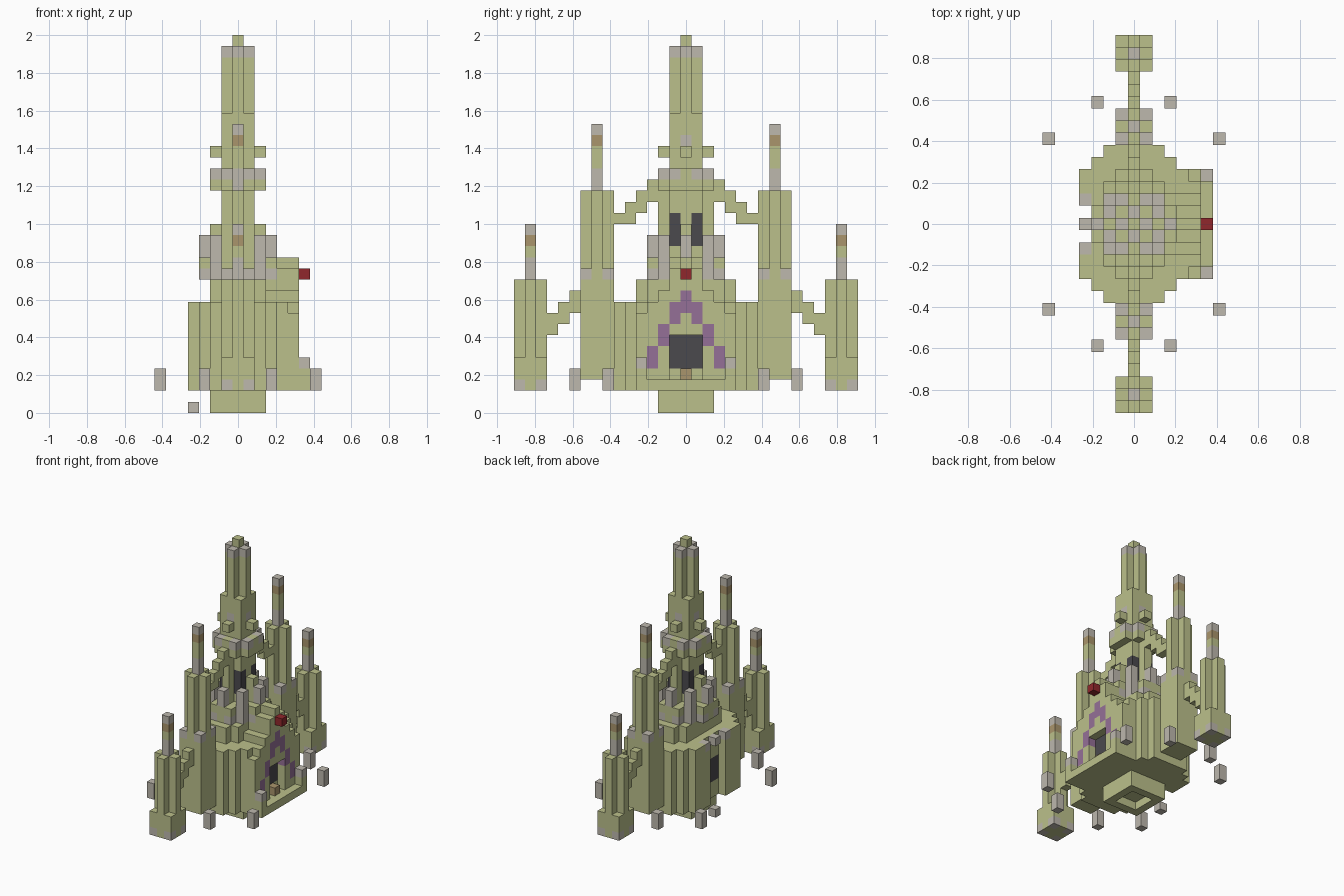
import bpy
import bmesh
from mathutils import Vector

U = 2 / 34  # edge length of one block

if "Cube" in bpy.data.objects:
    bpy.data.objects.remove(bpy.data.objects["Cube"])

COLOURS = {
    "olive stone": (0.50, 0.53, 0.26),
    "pale grey": (0.51, 0.48, 0.42),
    "tan": (0.40, 0.30, 0.15),
    "purple": (0.30, 0.16, 0.31),
    "dark opening": (0.07, 0.067, 0.076),
    "red": (0.28, 0.02, 0.025),
}
OLIVE, GREY, TAN, PURPLE, DARK, RED = range(6)
MATERIALS = []
for label, rgb in COLOURS.items():
    mat = bpy.data.materials.new(label)
    mat.use_nodes = True
    mat.diffuse_color = (*rgb, 1)
    shader = mat.node_tree.nodes["Principled BSDF"]
    shader.inputs["Base Color"].default_value = (*rgb, 1)
    shader.inputs["Roughness"].default_value = 1
    MATERIALS.append(mat)

cells = {}  # block position -> (part, colour)


def span(v):
    return range(v, v + 1) if isinstance(v, int) else range(v[0], v[1] + 1)


def fill(part, colour, x, y, z):
    """Fill a box of blocks; each range is inclusive."""
    for i in span(x):
        for j in span(y):
            for k in span(z):
                cells[i, j, k] = (part, colour)


def carve(x, y, z):
    for i in span(x):
        for j in span(y):
            for k in span(z):
                cells.pop((i, j, k), None)


def disc(part, colour, rx, ry, cut, z):
    """Box of blocks with its corners stepped away."""
    for i in range(-rx, rx + 1):
        for j in range(-ry, ry + 1):
            if abs(i) + abs(j) <= cut:
                fill(part, colour, i, j, z)


def cross(part, colour, cy, z):
    fill(part, colour, (-1, 1), cy, z)
    fill(part, colour, 0, (cy - 1, cy + 1), z)


# Hollow foot
fill("foot", OLIVE, (-2, 2), (-2, 2), (0, 1))
carve((-1, 1), (-1, 1), 0)
fill("foot_lamp", GREY, -4, 0, 0)

# Main hall with stepped upper tiers
disc("main_hall", OLIVE, 4, 6, 8, (2, 9))
disc("upper_tier", OLIVE, 2, 4, 5, (10, 11))
disc("balcony", OLIVE, 3, 3, 4, (12, 13))

# Back wall with recessed door and battlements
carve(-4, (-1, 1), (2, 9))
fill("back_door", DARK, -3, (-1, 1), (4, 6))
for j in (-2, 0, 2):
    fill("back_battlements", GREY, -4, j, 9)

# Gabled porch
for j, top in enumerate((13, 12, 10, 9, 8)):
    for s in (-1, 1):
        fill("porch", OLIVE, (3, 5), s * j, (2, top))
fill("porch_step", OLIVE, 6, (-3, 3), 2)
carve(5, (-1, 1), (3, 6))
fill("front_door", DARK, 4, (-1, 1), (4, 6))
fill("door_step", TAN, 5, 0, 3)
fill("porch_arch", PURPLE, 5, 0, (9, 10))
for s in (-1, 1):
    fill("porch_arch", PURPLE, 5, s, (8, 9))
    fill("porch_arch", PURPLE, 5, 2 * s, (6, 7))
    fill("porch_arch", PURPLE, 5, 3 * s, (4, 5))
    fill("porch_lamps", OLIVE, 6, 4 * s, (2, 3))
    fill("porch_lamps", GREY, 6, 4 * s, 4)
fill("porch_gem", RED, 6, 0, 12)

# Balcony posts
for s in (-1, 1):
    for t in (-1, 1):
        fill("balcony_posts", GREY, 2 * s, 2 * t, (12, 15))
        fill("balcony_posts", GREY, 3 * s, t, 12)
        fill("balcony_posts", GREY, t, 3 * s, 12)
    fill("balcony_posts", GREY, 3 * s, 0, (14, 15))
    fill("balcony_posts", GREY, 0, 3 * s, (14, 15))
    fill("balcony_posts", OLIVE, 2 * s, 0, (14, 16))

# Central keep with dark windows
fill("keep", OLIVE, (-1, 1), (-1, 1), (12, 26))
fill("keep", OLIVE, 0, (-2, 2), (14, 19))
for s in (-1, 1):
    for x in (-1, 1):
        fill("keep_windows", DARK, x, s, (15, 17))
disc("keep_collar", OLIVE, 2, 2, 3, (20, 21))
for s in (-1, 1):
    for t in (-1, 1):
        fill("keep_collar", GREY, 2 * s, t, 21)
        fill("keep_collar", GREY, t, 2 * s, 21)
    fill("keep_studs", OLIVE, 2 * s, 0, 23)
    fill("keep_studs", OLIVE, 0, 2 * s, 23)
    fill("keep", GREY, s, 0, 24)
    fill("keep", GREY, 0, s, 24)

# Main spire
cross("main_spire", OLIVE, 0, (27, 31))
cross("main_spire", GREY, 0, 32)
fill("main_spire", OLIVE, 0, 0, (32, 33))

for s, side in ((-1, "front"), (1, "back")):
    # Inner tower
    name, y = side + "_inner_tower", 8 * s
    fill(name, OLIVE, (-1, 1), (y - 1, y + 1), (3, 12))
    cross(name, OLIVE, y, (13, 19))
    for x in (-1, 1):
        for t in (-1, 1):
            fill(name, GREY, x, y + t, 12)
    fill(name, GREY, 0, y, (20, 21))
    fill(name, OLIVE, 0, y, (22, 23))
    fill(name, TAN, 0, y, 24)
    fill(name, GREY, 0, y, 25)

    # Outer tower
    name, y = side + "_outer_tower", 14 * s
    fill(name, OLIVE, (-1, 1), (y - 1, y + 1), (2, 4))
    cross(name, OLIVE, y, (5, 11))
    for x in (-1, 1):
        for t in (-1, 1):
            fill(name, GREY, x, y + t, 2)
    fill(name, GREY, 0, y, (12, 13))
    fill(name, OLIVE, 0, y, 14)
    fill(name, TAN, 0, y, 15)
    fill(name, GREY, 0, y, 16)

    # Stepped flying bridges
    for n in range(3):
        fill(side + "_lower_bridge", OLIVE, 0, s * (12 - n), (7 + n, 8 + n))
    for n in range(4):
        fill(side + "_upper_bridge", OLIVE, 0, s * (6 - n), (max(16 + n, 17), 17 + n))

    # Floating lamps
    for x in (-1, 1):
        fill(side + "_lamps", GREY, 7 * x, 7 * s, (2, 3))
        fill(side + "_lamps", GREY, 3 * x, 10 * s, (2, 3))


# Turn each part into a mesh made of its exposed block faces
def build(part):
    bm = bmesh.new()
    for pos, (owner, colour) in cells.items():
        if owner != part:
            continue
        centre = Vector(pos) + Vector((0, 0, 0.5))
        for axis in range(3):
            for sign in (-1, 1):
                n = Vector((0, 0, 0))
                n[axis] = sign
                if tuple(int(a + b) for a, b in zip(pos, n)) in cells:
                    continue
                a = Vector((0, 0, 0))
                a[(axis + 1) % 3] = 0.5
                b = n.cross(a)
                corners = (a + b, b - a, -a - b, a - b)
                face = bm.faces.new([bm.verts.new((centre + n / 2 + c) * U) for c in corners])
                face.material_index = colour
    bmesh.ops.remove_doubles(bm, verts=bm.verts, dist=U / 100)
    bmesh.ops.dissolve_limit(bm, angle_limit=0.01, verts=bm.verts, edges=bm.edges,
                             delimit={"MATERIAL"})
    mesh = bpy.data.meshes.new(part)
    bm.to_mesh(mesh)
    bm.free()
    for mat in MATERIALS:
        mesh.materials.append(mat)
    bpy.context.collection.objects.link(bpy.data.objects.new(part, mesh))


for part in sorted({owner for owner, _ in cells.values()}):
    build(part)
